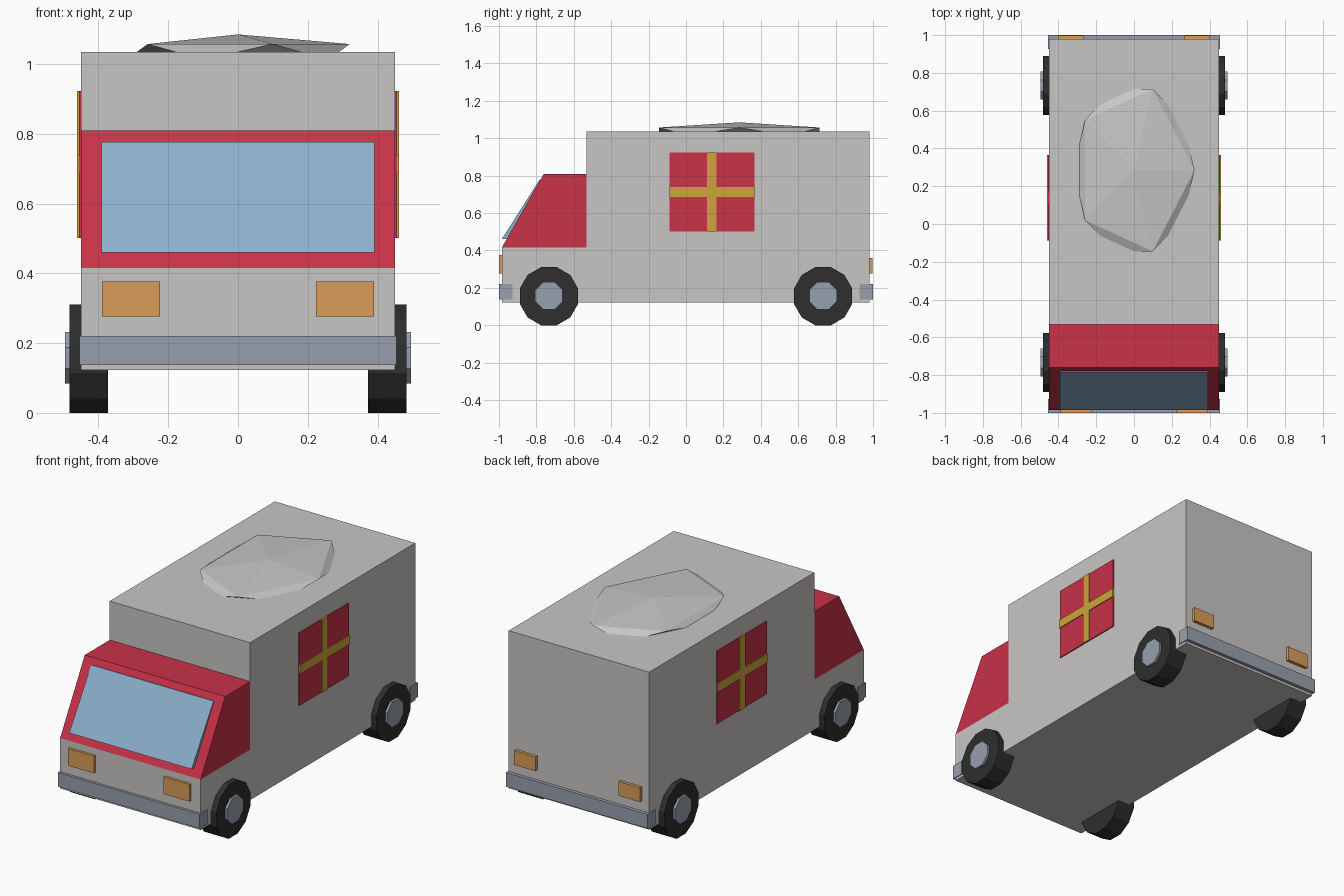
import bpy, bmesh, math
from mathutils import Matrix

cube = bpy.data.objects.get("Cube")
if cube:
    bpy.data.objects.remove(cube, do_unlink=True)


def material(name, r, g, b):
    # 8-bit display colour to linear
    col = [((c / 255 + 0.055) / 1.055) ** 2.4 for c in (r, g, b)] + [1]
    m = bpy.data.materials.new(name)
    m.use_nodes = True
    m.diffuse_color = col
    m.node_tree.nodes["Principled BSDF"].inputs["Base Color"].default_value = col
    return m


WHITE = material("warm white", 200, 198, 196)
RED = material("red", 200, 50, 72)
GLASS = material("window blue", 140, 175, 203)
AMBER = material("amber", 217, 157, 88)
GOLD = material("gold", 204, 166, 58)
STEEL = material("steel grey", 153, 160, 174)
RUBBER = material("tyre black", 46, 46, 46)


def finish(name, bm, mat):
    bmesh.ops.recalc_face_normals(bm, faces=bm.faces)
    me = bpy.data.meshes.new(name)
    bm.to_mesh(me)
    bm.free()
    me.materials.append(mat)
    ob = bpy.data.objects.new(name, me)
    bpy.context.collection.objects.link(ob)
    return ob


def extrude_profile(name, points, half_width, mat):
    """Side profile of (y, z) points, extruded across x."""
    bm = bmesh.new()
    face = bm.faces.new([bm.verts.new((-half_width, y, z)) for y, z in points])
    new = bmesh.ops.extrude_face_region(bm, geom=[face])["geom"]
    verts = [v for v in new if isinstance(v, bmesh.types.BMVert)]
    bmesh.ops.translate(bm, verts=verts, vec=(2 * half_width, 0, 0))
    return finish(name, bm, mat)


def box(name, x, y, z, mat):
    """Box from (low, high) ranges on each axis."""
    bm = bmesh.new()
    bmesh.ops.create_cube(bm, size=1)
    for v in bm.verts:
        v.co = [(a + b) / 2 + c * (b - a) for c, (a, b) in zip(v.co, (x, y, z))]
    return finish(name, bm, mat)


def disc(name, sides, radius, x0, x1, y, z, mat):
    """Flat-bottomed prism with its axis along x."""
    bm = bmesh.new()
    bmesh.ops.create_cone(bm, cap_ends=True, segments=sides, radius1=radius,
                          radius2=radius, depth=abs(x1 - x0))
    turn = Matrix.Rotation(math.pi / 2, 4, 'Y') @ Matrix.Rotation(math.pi / sides, 4, 'Z')
    bm.transform(Matrix.Translation(((x0 + x1) / 2, y, z)) @ turn)
    return finish(name, bm, mat)


# Body with the low nose, and the sloping cab
NOSE, CAB_BACK, TAIL = -0.985, -0.532, 0.98
FLOOR, SILL, ROOF = 0.123, 0.415, 1.035
extrude_profile("body", [(NOSE, FLOOR), (TAIL, FLOOR), (TAIL, ROOF),
                         (CAB_BACK, ROOF), (CAB_BACK, SILL), (NOSE, SILL)], 0.45, WHITE)
extrude_profile("cab", [(NOSE, SILL), (CAB_BACK, SILL),
                        (CAB_BACK, 0.81), (-0.76, 0.81)], 0.45, RED)
extrude_profile("windshield", [(-0.985, 0.46), (-0.94, 0.46),
                               (-0.77, 0.775), (-0.784, 0.777)], 0.392, GLASS)

# Faceted roof dome
bm = bmesh.new()
bmesh.ops.create_icosphere(bm, subdivisions=1, radius=1)
bm.transform(Matrix.Translation((0, 0.285, ROOF)) @ Matrix.Diagonal((0.358, 0.505, 0.05, 1)))
finish("roof_dome", bm, WHITE)

# Bumpers
box("front_bumper", (-0.455, 0.455), (-1, -0.927), (0.138, 0.22), STEEL)
box("rear_bumper", (-0.455, 0.455), (0.927, 1), (0.138, 0.22), STEEL)

for side, s in (("left", 1), ("right", -1)):
    def span(a, b):
        return tuple(sorted((s * a, s * b)))

    # Lamps
    box(side + "_headlight", span(0.224, 0.39), (-1, -0.97), (0.277, 0.376), AMBER)
    box(side + "_tail_light", span(0.267, 0.403), (0.97, 0.998), (0.277, 0.36), AMBER)

    # Side panel with crossed bands
    box(side + "_panel", span(0.445, 0.456), (-0.088, 0.365), (0.502, 0.923), RED)
    box(side + "_upright_band", span(0.445, 0.461), (0.113, 0.164), (0.502, 0.923), GOLD)
    box(side + "_cross_band", span(0.445, 0.461), (-0.088, 0.365), (0.687, 0.738), GOLD)

    # Wheels
    for end, y in (("front", -0.733), ("rear", 0.733)):
        disc(f"{end}_{side}_tyre", 12, 0.161, s * 0.373, s * 0.483, y, 0.1555, RUBBER)
        disc(f"{end}_{side}_hub", 8, 0.08, s * 0.46, s * 0.496, y, 0.1575, STEEL)
